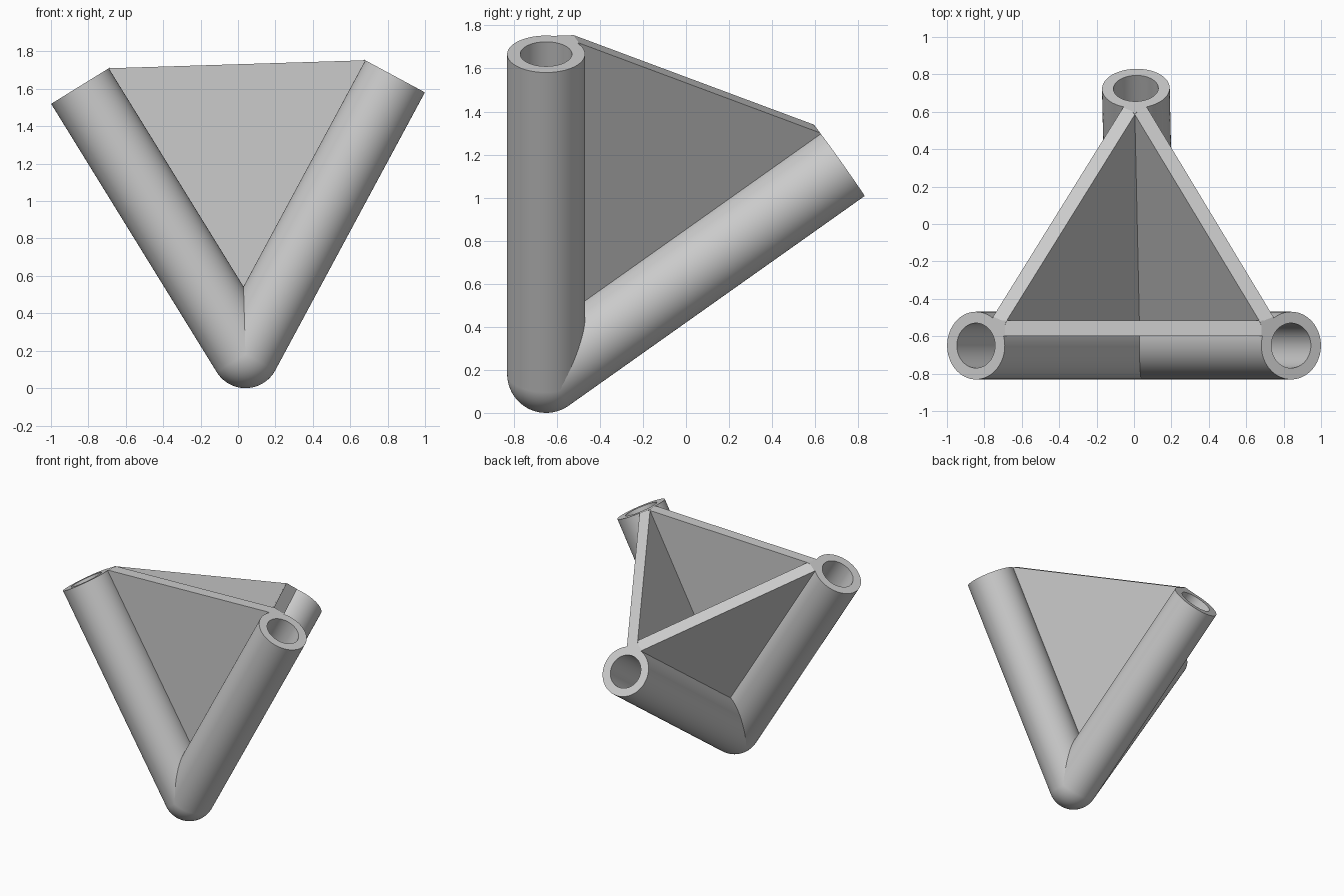
import bpy
import bmesh
import math
from mathutils import Vector

if "Cube" in bpy.data.objects:
    bpy.data.objects.remove(bpy.data.objects["Cube"])

RADIUS, BORE = 0.181, 0.12
BORE_FLOOR = 0.4
WEB_NEAR, WEB_FAR = 0.05, 0.135   # web faces, measured inward from the axis plane
SEGMENTS = 64

CORNER = Vector((0.04, -0.65, RADIUS))
ENDS = {
    "right": Vector((-0.845, -0.65, 1.615)),
    "left": Vector((0.84, -0.65, 1.667)),
    "back": Vector((0.01, 0.725, 1.155)),
}

grey = bpy.data.materials.new("light_grey")
grey.use_nodes = True
grey.diffuse_color = (0.6, 0.6, 0.6, 1)
grey.node_tree.nodes["Principled BSDF"].inputs["Base Color"].default_value = (0.6, 0.6, 0.6, 1)


def finish(name, bm, smooth=False):
    bmesh.ops.recalc_face_normals(bm, faces=bm.faces)
    mesh = bpy.data.meshes.new(name)
    bm.to_mesh(mesh)
    bm.free()
    mesh.materials.append(grey)
    obj = bpy.data.objects.new(name, mesh)
    bpy.context.collection.objects.link(obj)
    if smooth:
        bpy.ops.object.select_all(action="DESELECT")
        obj.select_set(True)
        bpy.context.view_layer.objects.active = obj
        bpy.ops.object.shade_smooth_by_angle(angle=math.radians(35))
    return obj


def socket_tube(name, end):
    """Revolve a wall profile into a tube with a blind bore."""
    axis = end - CORNER
    length = axis.length
    profile = [(0, 0), (RADIUS, 0), (RADIUS, length),
               (BORE, length), (BORE, BORE_FLOOR), (0, BORE_FLOOR)]
    bm = bmesh.new()
    verts = [bm.verts.new((r, 0, z)) for r, z in profile]
    edges = [bm.edges.new(pair) for pair in zip(verts, verts[1:])]
    bmesh.ops.spin(bm, geom=verts + edges, cent=(0, 0, 0), axis=(0, 0, 1),
                   angle=math.tau, steps=SEGMENTS)
    bmesh.ops.remove_doubles(bm, verts=bm.verts, dist=0.0001)
    obj = finish(name, bm, smooth=True)
    obj.rotation_mode = "QUATERNION"
    obj.rotation_quaternion = axis.to_track_quat("Z", "Y")
    obj.location = CORNER


def web_panel(name, end_a, end_b, opposite):
    """Flat plate filling the angle between two tubes."""
    a = (end_a - CORNER).normalized()
    b = (end_b - CORNER).normalized()
    inward = a.cross(b).normalized()
    if inward.dot(opposite - CORNER) < 0:
        inward.negate()
    toward_b = (b - a * a.dot(b)).normalized()
    toward_a = (a - b * a.dot(b)).normalized()
    half_angle = a.angle(b) / 2
    inner = CORNER + (a + b).normalized() * BORE / math.sin(half_angle)
    # The plate ends flush with both tube mouths and runs into the tube walls
    outline = [inner,
               end_a + toward_b * BORE, end_a + toward_b * RADIUS,
               end_b + toward_a * RADIUS, end_b + toward_a * BORE]
    bm = bmesh.new()
    face = bm.faces.new([bm.verts.new(p + inward * WEB_NEAR) for p in outline])
    made = bmesh.ops.extrude_face_region(bm, geom=[face], use_keep_orig=True)
    moved = [v for v in made["geom"] if isinstance(v, bmesh.types.BMVert)]
    bmesh.ops.translate(bm, verts=moved, vec=inward * (WEB_FAR - WEB_NEAR))
    finish(name, bm)


# Three socket tubes
for side, end in ENDS.items():
    socket_tube(side + "_tube", end)

# Rounded joint where the tubes meet
bm = bmesh.new()
bmesh.ops.create_uvsphere(bm, u_segments=SEGMENTS, v_segments=SEGMENTS // 2, radius=RADIUS)
finish("corner_ball", bm, smooth=True).location = CORNER

# Stiffening webs between each pair of tubes
for name, a, b, other in (("front_web", "right", "left", "back"),
                          ("right_web", "right", "back", "left"),
                          ("left_web", "left", "back", "right")):
    web_panel(name, ENDS[a], ENDS[b], ENDS[other])
